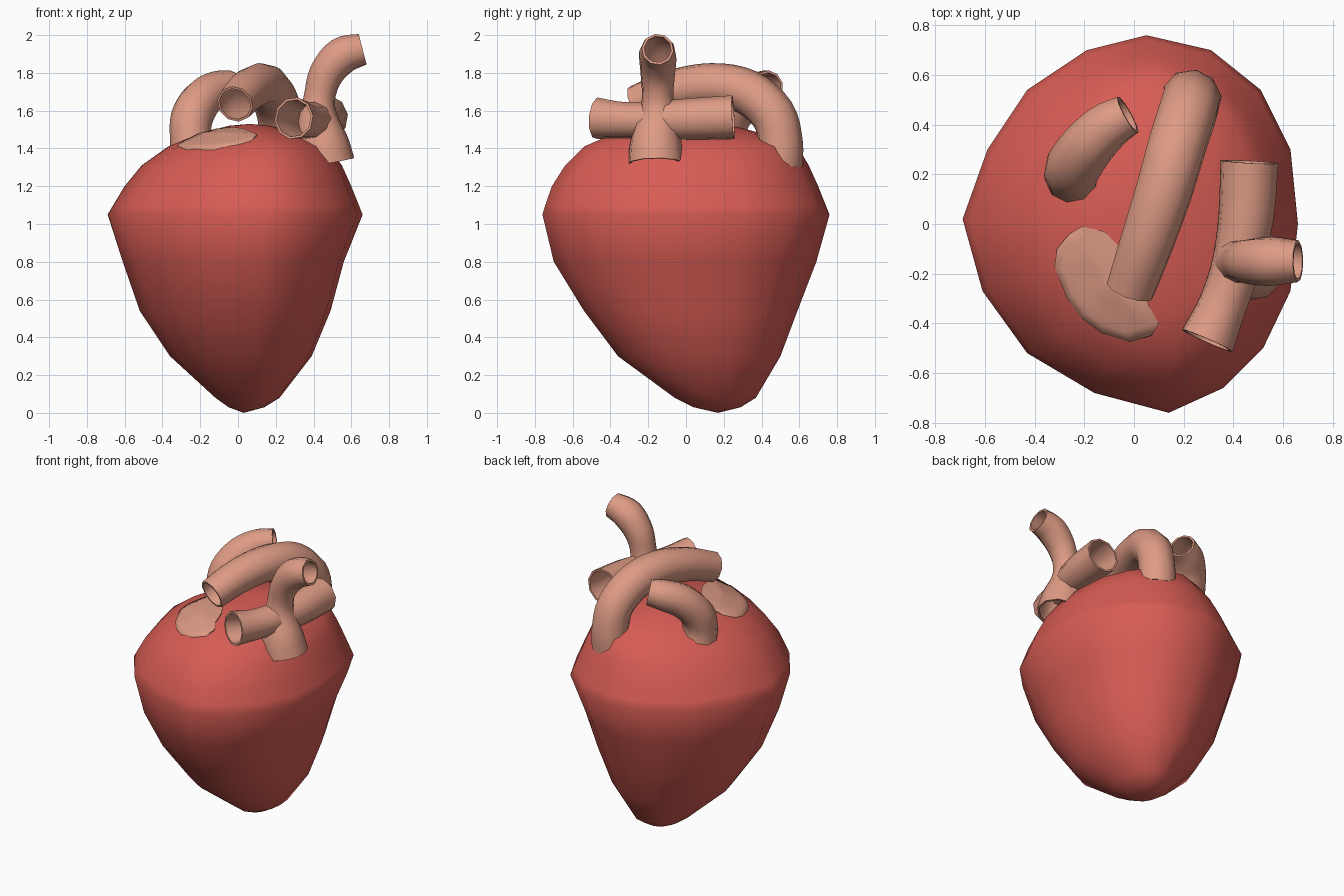
import bpy, bmesh, math
from mathutils import Vector
from mathutils.bvhtree import BVHTree

if "Cube" in bpy.data.objects:
    bpy.data.objects.remove(bpy.data.objects["Cube"])


def material(name, rgb):
    m = bpy.data.materials.new(name)
    m.diffuse_color = (*rgb, 1)
    m.use_nodes = True
    m.node_tree.nodes["Principled BSDF"].inputs["Base Color"].default_value = m.diffuse_color
    return m


RED = material("muscle_red", (0.68, 0.108, 0.088))
PINK = material("vessel_pink", (0.73, 0.33, 0.235))


def finish(bm, name, mat, angle=60):
    bmesh.ops.recalc_face_normals(bm, faces=bm.faces)
    me = bpy.data.meshes.new(name)
    bm.to_mesh(me)
    bm.free()
    me.materials.append(mat)
    ob = bpy.data.objects.new(name, me)
    bpy.context.collection.objects.link(ob)
    bpy.ops.object.select_all(action='DESELECT')
    ob.select_set(True)
    bpy.context.view_layer.objects.active = ob
    bpy.ops.object.shade_smooth_by_angle(angle=math.radians(angle))
    return ob


def bridge(bm, a, b):
    n = len(a)
    for i in range(n):
        bm.faces.new((a[i], a[(i + 1) % n], b[(i + 1) % n], b[i]))


def cap(bm, ring, point):
    v = bm.verts.new(point)
    for i in range(len(ring)):
        bm.faces.new((ring[i], ring[(i + 1) % len(ring)], v))


# Heart body: one plan outline fitted to the extents of each level
outline = [(0.05, 0.76), (0.31, 0.70), (0.51, 0.54), (0.63, 0.30), (0.66, 0.0),
           (0.63, -0.27), (0.52, -0.50), (0.36, -0.66), (0.14, -0.76), (-0.16, -0.68),
           (-0.43, -0.52), (-0.61, -0.27), (-0.69, 0.02), (-0.59, 0.30),
           (-0.43, 0.54), (-0.19, 0.70)]
# z, x min, x max, y min, y max
levels = [(0.03, -0.05, 0.14, 0.04, 0.29), (0.08, -0.12, 0.22, -0.06, 0.37),
          (0.30, -0.36, 0.39, -0.36, 0.50), (0.54, -0.52, 0.49, -0.54, 0.59),
          (0.80, -0.61, 0.56, -0.70, 0.69), (1.05, -0.69, 0.66, -0.76, 0.76),
          (1.10, -0.66, 0.64, -0.745, 0.74), (1.20, -0.60, 0.60, -0.71, 0.70),
          (1.31, -0.51, 0.55, -0.64, 0.65), (1.41, -0.37, 0.48, -0.54, 0.59),
          (1.48, -0.20, 0.32, -0.38, 0.40), (1.52, -0.05, 0.17, -0.10, 0.25)]
bm = bmesh.new()
rings = []
for z, x0, x1, y0, y1 in levels:
    rings.append([bm.verts.new((x0 + (x + 0.69) / 1.35 * (x1 - x0),
                                y0 + (y + 0.76) / 1.52 * (y1 - y0), z)) for x, y in outline])
for a, b in zip(rings, rings[1:]):
    bridge(bm, a, b)
cap(bm, rings[0], (0.03, 0.17, 0.0))
cap(bm, rings[-1], (0.06, 0.08, 1.53))
bmesh.ops.recalc_face_normals(bm, faces=bm.faces)
surface = BVHTree.FromBMesh(bm)
finish(bm, "heart_body", RED)

# Pale vessel root patch draped on the top of the body
edge = [(-0.21, -0.01), (-0.26, -0.04), (-0.31, -0.10), (-0.32, -0.17), (-0.27, -0.30),
        (-0.21, -0.38), (-0.13, -0.44), (-0.02, -0.475), (0.07, -0.45), (0.10, -0.40),
        (0.06, -0.33), (0.03, -0.22), (-0.03, -0.12), (-0.12, -0.03)]
centre = Vector((-0.12, -0.24))


def drape(p):
    hit = surface.ray_cast(Vector((p.x, p.y, 3)), Vector((0, 0, -1)))[0]
    return hit + Vector((0, 0, 0.007))


bm = bmesh.new()
rings = [[bm.verts.new(drape(centre.lerp(Vector(p), t / 6))) for p in edge] for t in range(1, 7)]
rings.append([bm.verts.new(v.co - Vector((0, 0, 0.009))) for v in rings[-1]])
for a, b in zip(rings, rings[1:]):
    bridge(bm, a, b)
cap(bm, rings[0], drape(centre))
patch = finish(bm, "vessel_root_patch", PINK, 80)


# Vessels: open tubes swept along smooth paths, points are (x, y, z, radius)
def tube(name, pts, sides=10, steps=4):
    P = [Vector(p) for p in pts]
    P = [P[0] * 2 - P[1]] + P + [P[-1] * 2 - P[-2]]
    path = []
    for i in range(1, len(P) - 2):
        a, b, c, d = P[i - 1:i + 3]
        for s in range(steps):
            t = s / steps
            path.append(0.5 * (2 * b + (c - a) * t + (2 * a - 5 * b + 4 * c - d) * t * t
                               + (3 * b - a - 3 * c + d) * t ** 3))
    path.append(P[-2])
    bm = bmesh.new()
    rings, side = [], None
    for i, p in enumerate(path):
        tan = (path[min(i + 1, len(path) - 1)] - path[max(i - 1, 0)]).to_3d().normalized()
        if side is None:
            side = tan.orthogonal()
        side = (side - tan * side.dot(tan)).normalized()
        up = tan.cross(side)
        rings.append([bm.verts.new(p.to_3d() + p.w * (side * math.cos(k * math.tau / sides)
                                                      + up * math.sin(k * math.tau / sides)))
                      for k in range(sides)])
    for a, b in zip(rings, rings[1:]):
        bridge(bm, a, b)
    # turn walls outward so the wall thickness grows inward
    bmesh.ops.recalc_face_normals(bm, faces=bm.faces)
    f = rings[0][0].link_faces[0]
    if f.normal.dot(f.calc_center_median() - path[0].to_3d()) < 0:
        bmesh.ops.reverse_faces(bm, faces=bm.faces)
    me_out = [f for f in bm.faces]
    inner = bmesh.ops.duplicate(bm, geom=me_out)["vert_map"]
    for ring, p in zip(rings, path):
        for v in ring:
            w = inner[v]
            w.co = v.co + (p.to_3d() - v.co).normalized() * 0.013
    for ring in (rings[0], rings[-1]):
        bridge(bm, ring, [inner[v] for v in ring])
    return finish(bm, name, PINK)


tube("large_arch", [(0.225, 0.49, 1.32, 0.13), (0.23, 0.50, 1.43, 0.12), (0.22, 0.46, 1.58, 0.12),
                    (0.175, 0.32, 1.70, 0.12), (0.12, 0.13, 1.735, 0.117),
                    (0.05, -0.08, 1.705, 0.11), (-0.015, -0.265, 1.635, 0.10)])
tube("left_arch", [(-0.23, 0.20, 1.34, 0.135), (-0.25, 0.20, 1.45, 0.112), (-0.245, 0.23, 1.56, 0.112),
                   (-0.19, 0.31, 1.66, 0.108), (-0.11, 0.39, 1.71, 0.10), (-0.025, 0.44, 1.73, 0.085)])
tube("branch_trunk", [(0.47, -0.16, 1.32, 0.15), (0.45, -0.16, 1.42, 0.14), (0.425, -0.15, 1.54, 0.115),
                      (0.43, -0.15, 1.66, 0.085), (0.465, -0.15, 1.79, 0.092),
                      (0.55, -0.15, 1.89, 0.10), (0.66, -0.15, 1.925, 0.085)])
tube("front_back_branch", [(0.295, -0.47, 1.56, 0.112), (0.355, -0.33, 1.55, 0.098),
                           (0.41, -0.17, 1.55, 0.10), (0.45, 0.02, 1.555, 0.112),
                           (0.465, 0.25, 1.565, 0.118)])
